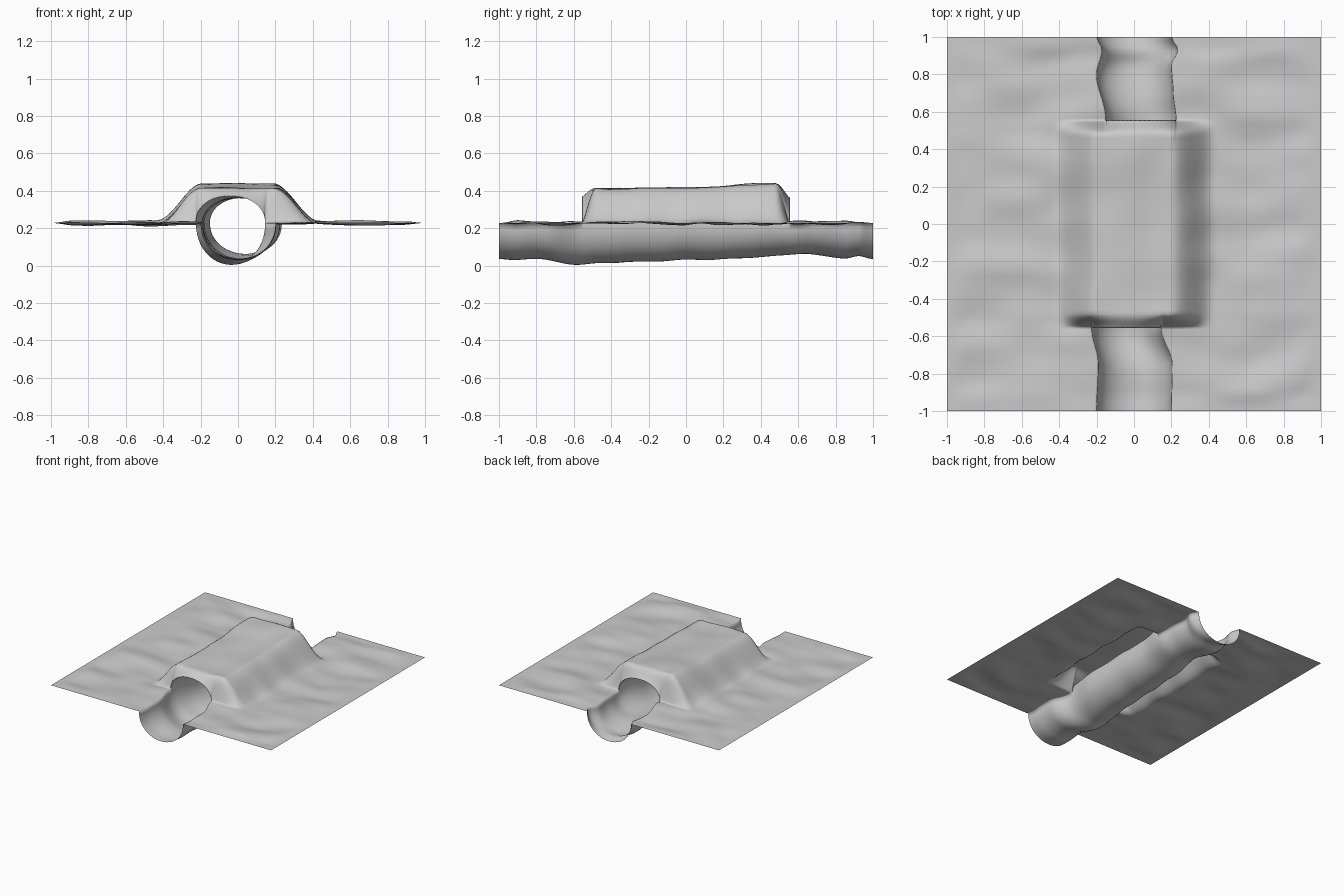
import bpy, bmesh, math
from mathutils import Vector, noise

cube = bpy.data.objects.get("Cube")
if cube:
    bpy.data.objects.remove(cube, do_unlink=True)

GROUND, PORTAL, PIPE_SEG, WING_SEG = 0.228, 0.555, 24, 34


def smooth(a, b, v):
    t = min(1, max(0, (v - a) / (b - a)))
    return t * t * (3 - 2 * t)


def curve(points, v):
    """Eased interpolation through (position, value) pairs."""
    for (a, p), (b, q) in zip(points, points[1:]):
        if v <= b:
            return p + (q - p) * smooth(a, b, v)
    return points[-1][1]


# Wandering channel banks, channel floor and mound crest along y
LEFT = [(-1, -.2), (-.75, -.19), (-.56, -.225), (-.3, -.19), (.3, -.18),
        (.56, -.15), (.8, -.2), (.93, -.17), (1, -.2)]
RIGHT = [(-1, .2), (-.75, .205), (-.56, .145), (-.3, .18), (.3, .19),
         (.56, .225), (.7, .21), (.85, .2), (.93, .235), (1, .2)]
FLOOR = [(-1, .035), (-.8, .035), (-.57, 0), (-.3, .022), (.2, .035),
         (.6, .06), (.85, .04), (.92, .055), (1, .035)]
CREST = [(-1, .42), (-.35, .415), (0, .415), (.5, .44), (1, .44)]


def ground(x, y):
    fade = smooth(1, .88, abs(x)) * smooth(1, .88, abs(y))
    n = noise.noise(Vector((x * 3.2, y * 6, 1.7)))
    return GROUND + .022 * n * fade


def base(x, y):
    """Ground height, or the tunnel roof between the banks."""
    l, r = curve(LEFT, y), curve(RIGHT, y)
    if not l < x < r:
        return ground(x, y)
    u = (2 * x - l - r) / (r - l)
    k = (u + 1) / 2
    bank = ground(l, y) * (1 - k) + ground(r, y) * k
    return bank + (.365 - GROUND) * max(0, 1 - abs(u) ** 2.3) ** .5


def surface(x, y):
    """Ground with the flat-topped mound raised over the tunnel."""
    b = base(x, y)
    wobble = .025 * noise.noise(Vector((x, y * 4, 5)))
    side = smooth(.43 + wobble, .19 + wobble, abs(x))
    end = smooth(PORTAL, .48, abs(y)) ** .7
    top = curve(CREST, y) + .012 * noise.noise(Vector((x * 5, y * 4, 9)))
    return b + max(0, top - b) * side * end


def pipe(y, a):
    """Point on the channel: a in 0..pi is the bed, pi..2pi the roof."""
    l, r = curve(LEFT, y), curve(RIGHT, y)
    x = (l + r) / 2 - math.cos(a) * (r - l) / 2
    if a >= math.pi - 1e-6:
        return Vector((x, y, base(x, y)))
    k = (x - l) / (r - l)
    bank = ground(l, y) * (1 - k) + ground(r, y) * k
    bed = curve(FLOOR, y)
    return Vector((x, y, bank - (GROUND - bed) * math.sin(a) ** .9))


def sheet(bm, rows):
    """Skin a list of equally long point rows with quads."""
    grid = [[bm.verts.new(p) for p in row] for row in rows]
    for a, b in zip(grid, grid[1:]):
        for i in range(len(a) - 1):
            bm.faces.new((a[i], a[i + 1], b[i + 1], b[i]))


def wing(y, edge, rim):
    xs = [edge + (rim - edge) * (i / WING_SEG) ** 1.2 for i in range(WING_SEG + 1)]
    return [Vector((x, y, surface(x, y))) for x in xs]


def roof(y):
    points = [pipe(y, math.pi * i / PIPE_SEG) for i in range(PIPE_SEG + 1)]
    return [Vector((p.x, y, surface(p.x, y))) for p in points]


# Stations along y, closer together at the steep mound ends
steps = [i * .04 for i in range(12)] + [.46, .48, .495, .51, .52, .53, .54, .548]
outer = [PORTAL, .565, .58] + [.6 + i * .025 for i in range(17)]
half = steps + outer
ys = sorted({-v for v in half} | set(half))
inner = [y for y in ys if abs(y) <= PORTAL]

bm = bmesh.new()
# Ground on both sides, including the mound slopes
sheet(bm, [wing(y, curve(LEFT, y), -1) for y in ys])
sheet(bm, [wing(y, curve(RIGHT, y), 1) for y in ys])
# Mound top over the tunnel
sheet(bm, [roof(y) for y in inner])
# Channel bed along the full length
sheet(bm, [[pipe(y, math.pi * i / PIPE_SEG) for i in range(PIPE_SEG + 1)] for y in ys])
# Tunnel ceiling
sheet(bm, [[pipe(y, math.pi * (1 + i / PIPE_SEG)) for i in range(PIPE_SEG + 1)]
           for y in inner])
bmesh.ops.remove_doubles(bm, verts=bm.verts, dist=.0004)
bmesh.ops.recalc_face_normals(bm, faces=bm.faces)
rim_face = max(bm.faces, key=lambda f: f.calc_center_median().x)
if rim_face.normal.z < 0:
    bmesh.ops.reverse_faces(bm, faces=bm.faces)

mesh = bpy.data.meshes.new("terrain_with_tunnel")
bm.to_mesh(mesh)
bm.free()
terrain = bpy.data.objects.new("terrain_with_tunnel", mesh)
bpy.context.collection.objects.link(terrain)
for face in mesh.polygons:
    face.use_smooth = True

# Plain grey earth
earth = bpy.data.materials.new("light_grey")
earth.use_nodes = True
colour = (.6, .6, .6, 1)
earth.diffuse_color = colour
earth.node_tree.nodes["Principled BSDF"].inputs["Base Color"].default_value = colour
mesh.materials.append(earth)
